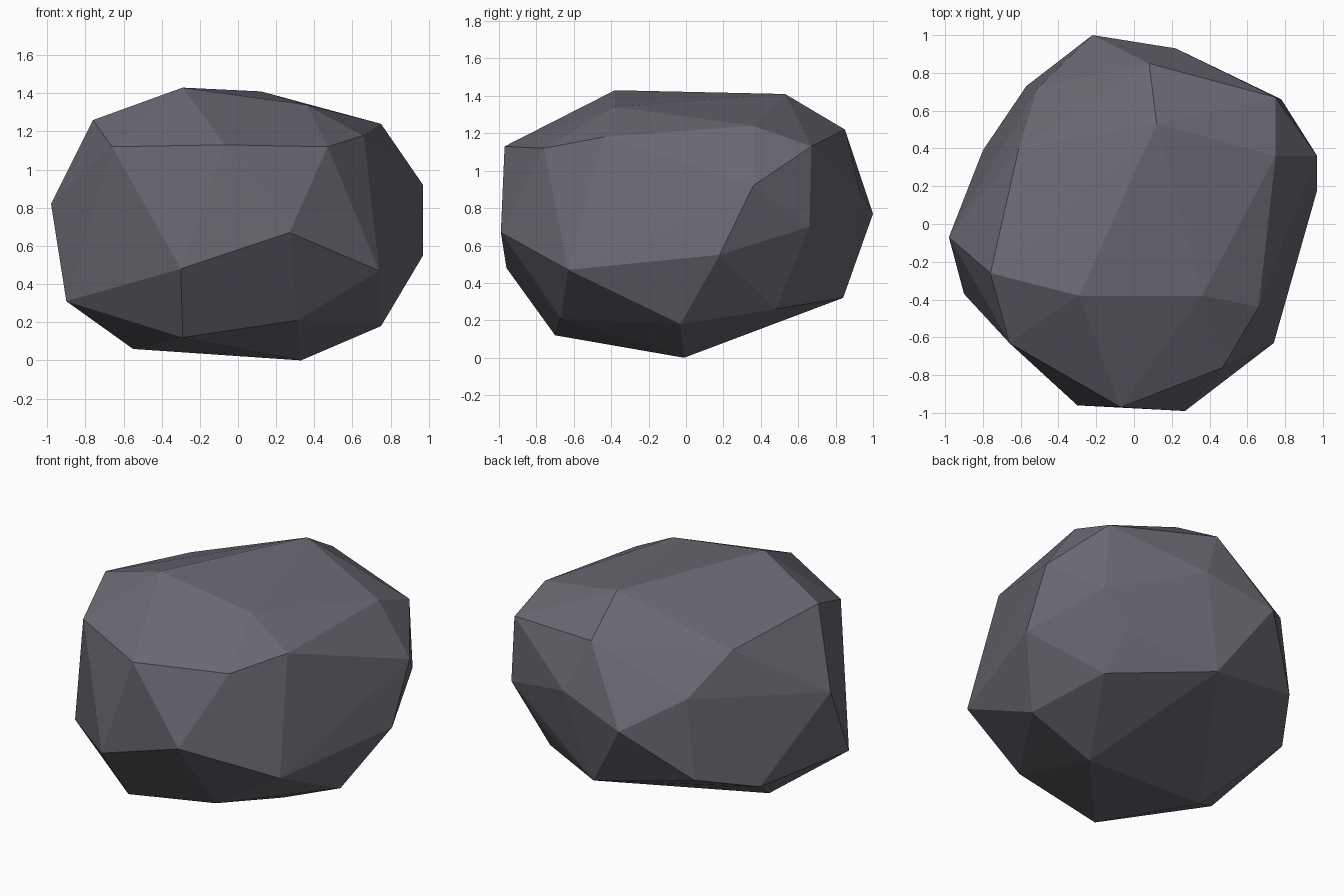
import bpy
import bmesh

# Corner points of the boulder, in rings from the crown down to the base
CROWN = [(-.29, -.38, 1.43), (.12, .53, 1.41), (.36, -.38, 1.34), (-.76, -.26, 1.26),
         (.75, .36, 1.24), (.08, .85, 1.22), (.66, -.44, 1.18), (-.61, .40, 1.17)]
SHOULDER = [(-.07, -.97, 1.13), (.47, -.76, 1.12), (-.66, -.63, 1.12), (.75, .67, 1.13),
            (-.51, .72, .95), (.97, .36, .92), (.22, .93, .89), (-.98, -.07, .82)]
WAIST = [(-.22, 1.0, .77), (.78, .66, .70), (.27, -.99, .67), (.97, .18, .55),
         (.60, .65, .49), (-.30, -.96, .48), (.74, -.63, .47), (-.57, .73, .45)]
BASE = [(-.80, .39, .34), (.07, .84, .32), (-.90, -.37, .31), (.63, .48, .26),
        (.31, -.67, .21), (.75, -.03, .18), (-.29, -.70, .12), (-.55, -.06, .06), (.33, -.01, 0)]

# Stone colour
stone = bpy.data.materials.new("dark grey stone")
stone.diffuse_color = (0.147, 0.138, 0.168, 1)

# Boulder: faceted convex skin around the corner points
bm = bmesh.new()
for p in CROWN + SHOULDER + WAIST + BASE:
    bm.verts.new(p)
bmesh.ops.convex_hull(bm, input=bm.verts[:])
bmesh.ops.recalc_face_normals(bm, faces=bm.faces[:])
mesh = bpy.data.meshes.new("boulder")
bm.to_mesh(mesh)
bm.free()
mesh.materials.append(stone)
boulder = bpy.data.objects.new("boulder", mesh)
bpy.context.collection.objects.link(boulder)
